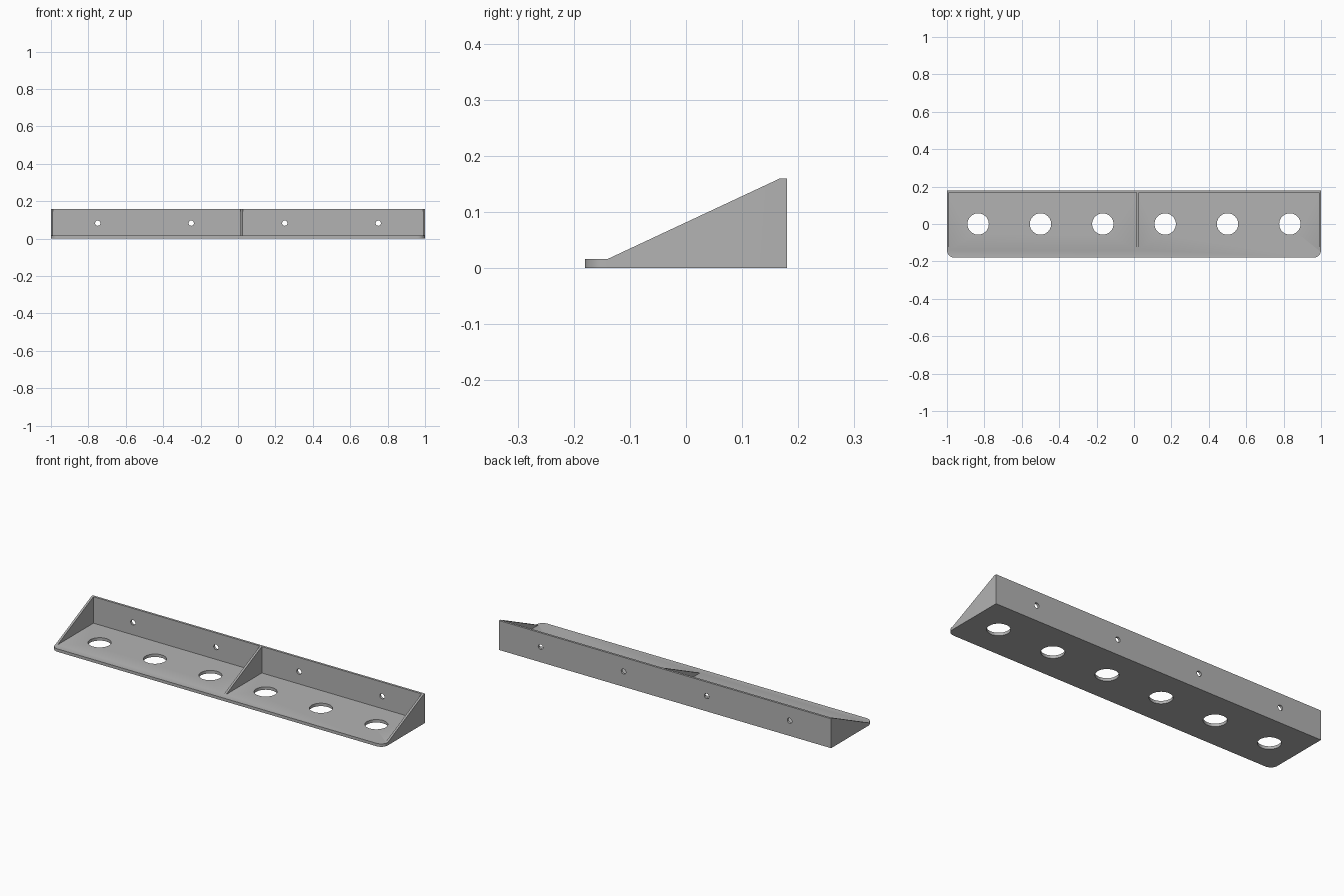
import bpy
import bmesh
from math import pi, sin, cos
from mathutils import Matrix, Vector

cube = bpy.data.objects.get("Cube")
if cube:
    bpy.data.objects.remove(cube, do_unlink=True)

HALF_LEN, HALF_DEPTH, HEIGHT = 1.0, 0.18, 0.16
FLOOR, WALL, CORNER = 0.016, 0.012, 0.04

grey = bpy.data.materials.new("plain grey")
grey.use_nodes = True
colour = (0.45, 0.45, 0.45, 1)
grey.diffuse_color = colour
grey.node_tree.nodes["Principled BSDF"].inputs["Base Color"].default_value = colour


def prism(name, points, offset):
    """Extrude a closed outline along an offset vector."""
    bm = bmesh.new()
    face = bm.faces.new([bm.verts.new(p) for p in points])
    top = bmesh.ops.extrude_face_region(bm, geom=[face])["geom"]
    verts = [v for v in top if isinstance(v, bmesh.types.BMVert)]
    bmesh.ops.translate(bm, verts=verts, vec=Vector(offset))
    bmesh.ops.recalc_face_normals(bm, faces=bm.faces)
    return make_object(name, bm)


def make_object(name, bm):
    mesh = bpy.data.meshes.new(name)
    bm.to_mesh(mesh)
    bm.free()
    mesh.materials.append(grey)
    obj = bpy.data.objects.new(name, mesh)
    bpy.context.collection.objects.link(obj)
    return obj


def drills(name, centres, radius, turn):
    """Row of cylinders used for drilling."""
    bm = bmesh.new()
    for c in centres:
        bmesh.ops.create_cone(bm, cap_ends=True, segments=48, radius1=radius,
                              radius2=radius, depth=0.1,
                              matrix=Matrix.Translation(c) @ turn)
    return make_object(name, bm)


def combine(target, tool, operation):
    """Apply a boolean and discard the tool."""
    mod = target.modifiers.new(operation, 'BOOLEAN')
    mod.operation, mod.solver, mod.object = operation, 'EXACT', tool
    bpy.context.view_layer.objects.active = target
    bpy.ops.object.modifier_apply(modifier=mod.name)
    bpy.data.objects.remove(tool, do_unlink=True)


# Floor plate with two rounded front corners
outline = [(HALF_LEN, HALF_DEPTH, 0), (-HALF_LEN, HALF_DEPTH, 0)]
for side, start in ((-1, pi), (1, 1.5 * pi)):
    for i in range(13):
        a = start + i * pi / 24
        outline.append((side * (HALF_LEN - CORNER) + CORNER * cos(a),
                        CORNER - HALF_DEPTH + CORNER * sin(a), 0))
shelf = prism("shelf_bracket", outline, (0, 0, FLOOR))

# Back wall
inner = HALF_DEPTH - WALL
back = [(-HALF_LEN, y, z) for y, z in ((inner, 0), (HALF_DEPTH, 0),
                                       (HALF_DEPTH, HEIGHT), (inner, HEIGHT))]
combine(shelf, prism("back_wall", back, (2 * HALF_LEN, 0, 0)), 'UNION')

# Sloping end gussets and the middle gusset
for x in (-HALF_LEN, 0.014, HALF_LEN - WALL):
    rib = [(x, y, z) for y, z in ((CORNER - HALF_DEPTH, 0), (HALF_DEPTH, 0),
                                  (HALF_DEPTH, HEIGHT), (inner, HEIGHT),
                                  (CORNER - HALF_DEPTH, FLOOR))]
    combine(shelf, prism("gusset", rib, (WALL, 0, 0)), 'UNION')

# Six large floor holes and four small screw holes
floor_holes = [((2 * i - 5) / 6, 0, 0) for i in range(6)]
screw_holes = [((2 * i - 3) / 4, HALF_DEPTH, 0.083) for i in range(4)]
combine(shelf, drills("floor_drills", floor_holes, 0.057, Matrix()), 'DIFFERENCE')
combine(shelf, drills("screw_drills", screw_holes, 0.014,
                      Matrix.Rotation(pi / 2, 4, 'X')), 'DIFFERENCE')

# Merge coplanar faces and smooth only the curved walls
bm = bmesh.new()
bm.from_mesh(shelf.data)
bmesh.ops.remove_doubles(bm, verts=bm.verts, dist=0.0001)
bmesh.ops.dissolve_limit(bm, angle_limit=0.01, verts=bm.verts, edges=bm.edges)
bm.to_mesh(shelf.data)
bm.free()
bpy.ops.object.select_all(action='DESELECT')
shelf.select_set(True)
bpy.context.view_layer.objects.active = shelf
bpy.ops.object.shade_smooth_by_angle(angle=pi / 6)
